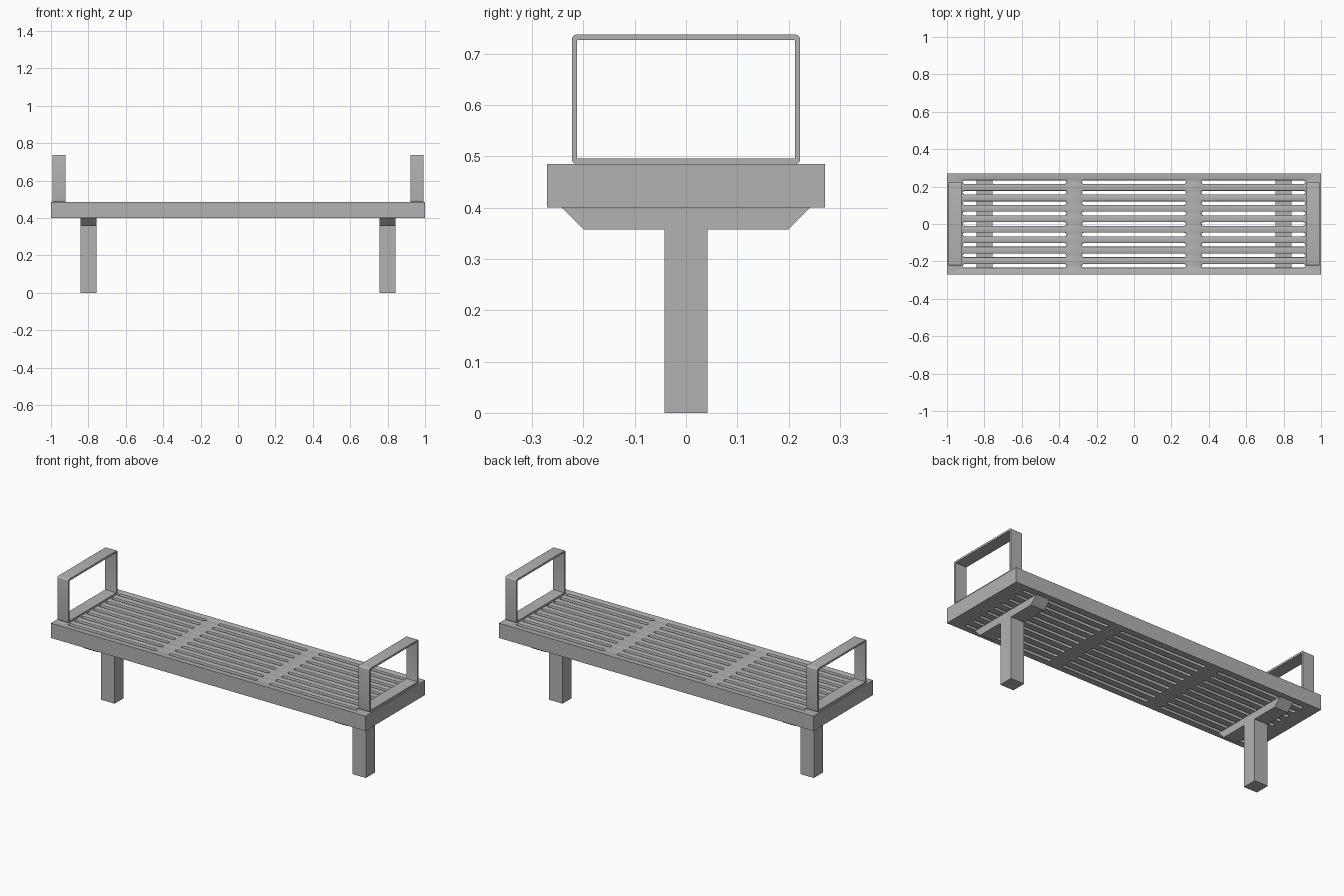
import bpy, bmesh, math
from mathutils import Vector

if "Cube" in bpy.data.objects:
    bpy.data.objects.remove(bpy.data.objects["Cube"])

GREY = (0.45, 0.45, 0.45, 1)
metal = bpy.data.materials.new("grey_metal")
metal.use_nodes = True
metal.diffuse_color = GREY
metal.node_tree.nodes["Principled BSDF"].inputs["Base Color"].default_value = GREY


def finish(bm, name, smooth=False):
    bmesh.ops.recalc_face_normals(bm, faces=bm.faces)
    mesh = bpy.data.meshes.new(name)
    bm.to_mesh(mesh)
    bm.free()
    mesh.materials.append(metal)
    obj = bpy.data.objects.new(name, mesh)
    bpy.context.collection.objects.link(obj)
    if smooth:
        bpy.ops.object.select_all(action="DESELECT")
        obj.select_set(True)
        bpy.context.view_layer.objects.active = obj
        bpy.ops.object.shade_smooth_by_angle(angle=math.radians(35))
    return obj


def rounded_rect(cx, cy, hx, hy, r, steps):
    """Corner-rounded rectangle as a list of 2D points."""
    pts = []
    for k, (sx, sy) in enumerate([(1, 1), (-1, 1), (-1, -1), (1, -1)]):
        for i in range(steps + 1):
            a = math.pi / 2 * (k + i / steps)
            pts.append((cx + sx * (hx - r) + r * math.cos(a),
                        cy + sy * (hy - r) + r * math.sin(a)))
    return pts


def add_loop(bm, pts, z):
    return [bm.verts.new((x, y, z)) for x, y in pts]


def bridge(bm, a, b):
    for i in range(len(a)):
        j = (i + 1) % len(a)
        bm.faces.new((a[i], a[j], b[j], b[i]))


def loop_edges(bm, verts):
    pairs = zip(verts, verts[1:] + verts[:1])
    return [bm.edges.get(p) or bm.edges.new(p) for p in pairs]


# Seat: thick slab pierced by three banks of nine slots with eased edges
TOP, BOTTOM, EASE = 0.485, 0.40, 0.005
SLOT_X, SLOT_Y = 0.283, 0.0095
bm = bmesh.new()
outline = [(1, 0.271), (-1, 0.271), (-1, -0.271), (1, -0.271)]
upper, lower = add_loop(bm, outline, TOP), add_loop(bm, outline, BOTTOM)
bridge(bm, upper, lower)
top_edges, bottom_edges = loop_edges(bm, upper), loop_edges(bm, lower)
for bank in (-1, 0, 1):
    for row in range(-4, 5):
        rings = []
        for grow, z in [(EASE, TOP), (EASE * 0.3, TOP - EASE * 0.3),
                        (0, TOP - EASE), (0, BOTTOM)]:
            hy = SLOT_Y + grow
            pts = rounded_rect(bank * 0.638, row * 0.056,
                               SLOT_X - EASE + grow, hy, hy * 0.98, 4)
            rings.append(add_loop(bm, pts, z))
        for a, b in zip(rings, rings[1:]):
            bridge(bm, a, b)
        top_edges += loop_edges(bm, rings[0])
        bottom_edges += loop_edges(bm, rings[-1])
for edges, direction in ((top_edges, 1), (bottom_edges, -1)):
    bmesh.ops.triangle_fill(bm, use_beauty=True, edges=edges,
                            normal=Vector((0, 0, direction)))
finish(bm, "slotted_seat", True)

for side, label in ((1, "left"), (-1, "right")):
    # Armrest: flat strip bent into a rectangular hoop
    bm = bmesh.new()
    mid_z, hy, hz, wall = 0.611, 0.2225, 0.126, 0.0105
    outer = rounded_rect(0, mid_z, hy, hz, 0.01, 5)
    inner = rounded_rect(0, mid_z, hy - wall, hz - wall, 0.001, 5)
    loops = [[bm.verts.new((side * x, y, z)) for y, z in pts]
             for x, pts in ((0.922, outer), (0.993, outer),
                            (0.993, inner), (0.922, inner))]
    for i in range(4):
        bridge(bm, loops[i], loops[(i + 1) % 4])
    finish(bm, label + "_armrest", True)

    # Leg: square post with a tapered crossbar under the seat
    bm = bmesh.new()
    half = [(0.042, 0), (0.042, 0.357), (0.199, 0.357), (0.242, BOTTOM)]
    profile = half + [(-y, z) for y, z in reversed(half)]
    ends = [[bm.verts.new((side * x, y, z)) for y, z in profile]
            for x in (0.756, 0.842)]
    bridge(bm, *ends)
    for end in ends:
        bm.faces.new(end)
    finish(bm, label + "_leg")
